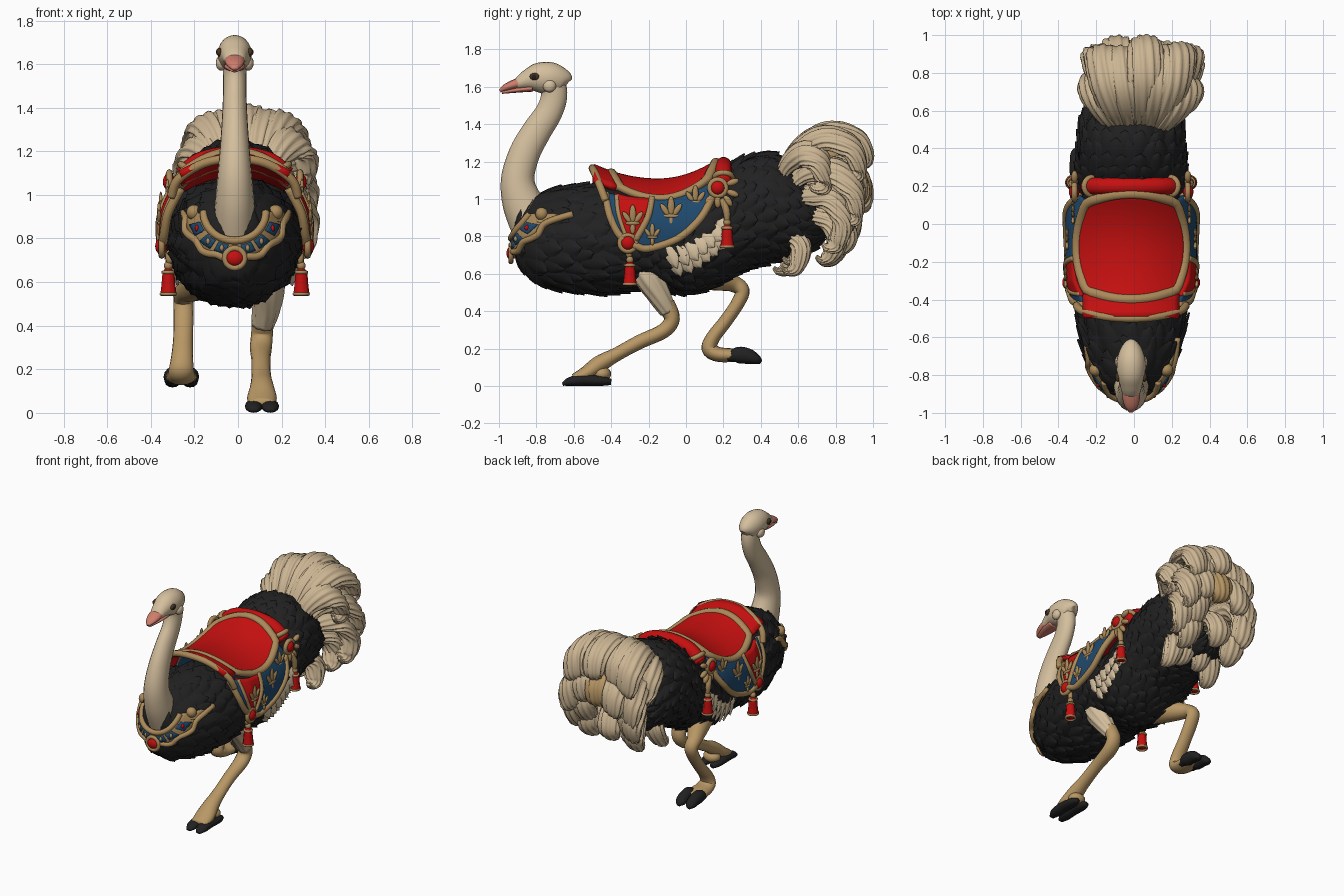
import bpy, math, random
from mathutils import Vector as V

if "Cube" in bpy.data.objects:
    bpy.data.objects.remove(bpy.data.objects["Cube"])
random.seed(4)
CX, PI = -0.015, math.pi
X, Y, Z = (1, 0, 0), (0, 1, 0), (0, 0, 1)

def material(name, *rgb):
    m = bpy.data.materials.new(name)
    m.diffuse_color = (*rgb, 1)
    m.use_nodes = True
    m.node_tree.nodes["Principled BSDF"].inputs["Base Color"].default_value = m.diffuse_color
    return m
BLACK, BROWN = material("black_feather", .015, .015, .016), material("eye_brown", .07, .035, .015)
CREAM, PLUME = material("cream", .66, .52, .34), material("plume_cream", .60, .46, .29)
TAN, GOLD = material("leg_tan", .48, .31, .13), material("old_gold", .40, .25, .10)
RED, BLUE = material("red", .56, .005, .005), material("blue", .014, .068, .155)
PINK = material("beak_pink", .62, .21, .15)

def make(name, verts, faces, mat, solid=0):
    me = bpy.data.meshes.new(name)
    me.from_pydata([tuple(v) for v in verts], [], faces)
    me.materials.append(mat)
    me.shade_smooth()
    ob = bpy.data.objects.new(name, me)
    bpy.context.collection.objects.link(ob)
    if solid:
        md = ob.modifiers.new("thickness", 'SOLIDIFY')
        md.thickness, md.offset = solid, 0

def cat(P, t):  # smooth spline through tuples
    n = len(P)
    i = max(0, min(int(t), n - 2))
    f = t - i
    return tuple(q + .5 * f * (r - p + f * (2 * p - 5 * q + 4 * r - s + f * (3 * (q - r) + s - p)))
                 for p, q, r, s in zip(P[max(i - 1, 0)], P[i], P[i + 1], P[min(i + 2, n - 1)]))

def sweep(name, pts, mat, ref=X, seg=12, sub=5, closed=False, ridge=0, twist=0, k=9):
    # tube through (x, y, z, radius along ref[, other radius])
    P = [tuple(p) + (p[-1],) * (5 - len(p)) for p in pts]
    n = len(P)
    Q = [P[-1]] + P + P[:2] if closed else P
    ts = [1 + i / sub for i in range(n * sub)] if closed else [i / sub for i in range((n - 1) * sub + 1)]
    vs, R = [], len(ts)
    for t in ts:
        c = cat(Q, t)
        T = (V(cat(Q, t + .02)[:3]) - V(cat(Q, t - .02)[:3])).normalized()
        A = (V(ref) - T * T.dot(V(ref))).normalized()
        for h in (2 * PI * j / seg for j in range(seg)):
            m = 1 + ridge * math.cos(k * h + twist * t)
            vs.append(V(c[:3]) + A * (c[3] * m * math.cos(h)) + T.cross(A) * (c[4] * m * math.sin(h)))
    fs = [(i * seg + j, i * seg + (j + 1) % seg, (i + 1) % R * seg + (j + 1) % seg, (i + 1) % R * seg + j)
          for i in range(R if closed else R - 1) for j in range(seg)]
    make(name, vs, fs if closed else fs + [tuple(range(seg))[::-1], tuple(range((R - 1) * seg, R * seg))], mat)

def grid(name, fn, nu, nv, mat, solid=0):
    w = nv + 1
    make(name, [fn(i / nu, j / nv) for i in range(nu + 1) for j in range(w)],
         [(i * w + j, i * w + w + j, i * w + w + j + 1, i * w + j + 1) for i in range(nu) for j in range(nv)], mat, solid)

def ball(name, loc, rad, mat, rx=0):
    bpy.ops.mesh.primitive_uv_sphere_add(segments=16, ring_count=10, location=loc, rotation=(rx, 0, 0), scale=rad)
    bpy.context.object.name = name
    bpy.context.object.data.materials.append(mat)
    bpy.ops.object.shade_smooth()

def ring(name, c, r, thick, a, b):
    pts = [tuple(V(c) + V(a) * r * math.cos(i * PI / 6) + V(b) * r * math.sin(i * PI / 6)) + (thick,) for i in range(12)]
    sweep(name, pts, GOLD, V(a).cross(V(b)), 8, 2, True)

# Body stations: y, top, bottom, half width
BODY = [(-.905, .80, .76, .01), (-.895, .88, .70, .07), (-.86, .95, .63, .125), (-.78, 1.01, .565, .185),
        (-.65, 1.045, .53, .24), (-.45, 1.06, .51, .275), (-.2, 1.03, .54, .285), (0, 1.04, .505, .285), (.15, 1.11, .55, .28),
        (.3, 1.20, .63, .275), (.45, 1.23, .68, .265), (.58, 1.16, .71, .24), (.68, 1.02, .75, .18), (.73, .93, .82, .03)]
def S(t, a):
    y, top, bot, hw = cat(BODY, max(0, min(t, 12.99)))
    return V((CX + hw * math.cos(a), y, (top + bot) / 2 + (top - bot) / 2 * math.sin(a)))
def frame(t, a):
    t = max(.02, min(t, 12.95))
    return (S(t + .02, a) - S(t - .02, a)) / .04, (S(t, a + .02) - S(t, a - .02)) / .04
grid("body", lambda u, v: S(13 * u, 2 * PI * v), 52, 40, BLACK)

def feather(vs, fs, t, a, L, W, lift, skew=0):  # leaf following the body surface
    et, ea = frame(t, a)
    lt, la, o = max(et.length, .03), max(ea.length, .06), len(vs)
    for u in (i / 6 for i in range(7)):
        w = W * max(0, math.sin(PI * (.15 + .85 * u))) ** .6
        for v in (-1, -.5, 0, .5, 1):
            tt = t + (L * u * math.cos(skew) - w * v * math.sin(skew)) / lt
            aa = a + (L * u * math.sin(skew) + w * v * math.cos(skew)) / la
            e1, e2 = frame(tt, aa)
            vs.append(S(tt, aa) + e1.cross(e2).normalized() * (lift * (.2 + .8 * u) + .012 * (1 - abs(v))))
    fs += [(o + i * 5 + j, o + i * 5 + 5 + j, o + i * 5 + 6 + j, o + i * 5 + 1 + j) for i in range(6) for j in range(4)]
# Black body feathers in overlapping rows
vs, fs, t, row = [], [], .5, 0
while t < 12.2:
    y, top, bot, hw = cat(BODY, t)
    n = max(8, int(PI * (hw + (top - bot) / 2) / .085))
    for a in (2 * PI * (j + row % 2 / 2 + random.uniform(-.15, .15)) / n for j in range(n)):
        p = S(t, a)
        if not (-.5 < p.y < .14 and p.z > .95 or -.42 < p.y < .0 and p.z > .86):
            feather(vs, fs, t, a, random.uniform(.12, .15), .052, random.uniform(.016, .028), random.uniform(-.25, .25))
    t += .062 / max(frame(t, 0)[0].length, frame(t, PI / 2)[0].length)
    row += 1
make("body_feathers", vs, fs, BLACK)
# Cream wing feathers below the saddle
vs, fs = [], []
for i, r in ((i, r) for i in range(7) for r in range(2)):
    t, a = 6.45 + i * .28 + r * .1, -.12 + i * .045 - r * .18
    feather(vs, fs, t, a, .11, .034, .045 - r * .008, -.95)
    feather(vs, fs, t, PI - a, .11, .034, .045 - r * .008, .95)
make("wing_feathers", vs, fs, CREAM)

# Neck and head
sweep("neck", [(CX, -.80, .84, .10, .13), (CX, -.87, .97, .09, .11), (CX, -.90, 1.10, .078, .09), (CX, -.865, 1.24, .066, .083),
      (CX, -.80, 1.36, .058, .078), (CX, -.735, 1.46, .054, .072), (CX, -.705, 1.55, .054, .07), (CX, -.715, 1.63, .058, .07)], CREAM, seg=20)
sweep("head", [(CX, -.635, 1.615, .02, .03), (CX, -.655, 1.63, .053, .062), (CX, -.72, 1.645, .076, .085), (CX, -.79, 1.648, .075, .08),
      (CX, -.85, 1.635, .06, .055), (CX, -.90, 1.615, .045, .032), (CX, -.92, 1.61, .02, .015)], CREAM, seg=20)
sweep("upper_beak", [(CX, -.865, 1.628, .045, .03), (CX, -.92, 1.612, .046, .026), (CX, -.965, 1.595, .035, .019), (CX, -.995, 1.577, .012, .008)], PINK)
sweep("lower_beak", [(CX, -.82, 1.592, .05, .018), (CX, -.9, 1.583, .043, .014), (CX, -.985, 1.57, .018, .008)], PINK)
for s in (-1, 1):
    ball("eye", (CX + s * .07, -.81, 1.655), (.014, .026, .02), BROWN)
    ball("pupil", (CX + s * .079, -.812, 1.655), (.007, .014, .013), BLACK)
    ball("cheek", (CX + s * .062, -.73, 1.605), (.025, .035, .035), CREAM)

# Front leg, reaching forward
sweep("front_thigh", [(.10, -.22, .70, .09, .11), (.135, -.20, .6, .082, .085), (.13, -.145, .49, .065, .062), (.112, -.095, .40, .05, .045)],
      CREAM, seg=40, ridge=.06, twist=2)
sweep("front_leg", [(.115, -.11, .44, .05, .05), (.11, -.075, .36, .05, .042), (.105, -.12, .295, .05, .04), (.105, -.25, .235, .043, .038),
      (.107, -.37, .17, .045, .037), (.11, -.46, .12, .055, .045), (.11, -.53, .07, .068, .04), (.11, -.6, .04, .06, .025)], TAN, seg=16)
ball("front_heel", (.11, -.45, .065), (.06, .05, .04), TAN)
for x in (.072, .148):
    sweep("front_toe", [(x, -.40, .022, .02, .016), (x, -.45, .027, .038, .026), (x, -.55, .032, .04, .031),
                        (x, -.62, .024, .038, .024), (x, -.66, .01, .018, .009)], BLACK)
# Back leg, folded and lifted
sweep("back_leg", [(-.15, .04, .62, .09, .10), (-.20, .15, .58, .07, .07), (-.245, .25, .55, .05, .047), (-.25, .3, .51, .046, .04),
      (-.25, .275, .44, .046, .036), (-.252, .21, .345, .045, .036), (-.256, .145, .26, .05, .038), (-.26, .125, .2, .057, .042),
      (-.26, .17, .17, .064, .04), (-.26, .25, .165, .07, .036), (-.26, .31, .165, .055, .025)], TAN, seg=16)
for x in (-.3, -.22):
    sweep("back_toe", [(x, .22, .145, .02, .012), (x, .27, .165, .04, .042), (x, .33, .16, .04, .042),
                       (x, .38, .14, .034, .026), (x, .4, .125, .012, .01)], BLACK)

# Tail plumes: side path (y, z), lanes across, width, sideways droop
ROWS = [([(.48, 1.08), (.6, 1.27), (.75, 1.355), (.9, 1.31), (.945, 1.2)], (-.17, -.08, .06, .15, .24), .085, 3),
        ([(.48, 1.06), (.57, 1.21), (.68, 1.28), (.78, 1.25), (.83, 1.16)], (-.21, .0, .1, .28), .085, 4),
        ([(.5, 1.02), (.66, 1.17), (.82, 1.2), (.94, 1.12), (.965, 1.02)], (-.19, -.09, .05, .16, .28), .085, 4),
        ([(.52, 1.0), (.68, 1.05), (.82, 1.05), (.91, .96), (.9, .87)], (-.18, .19, .28), .085, 3),
        ([(.55, .92), (.69, .93), (.8, .89), (.845, .8), (.82, .74)], (-.15, .0, .2), .08, 2),
        ([(.5, .90), (.58, .84), (.635, .78), (.62, .70)], (-.17, -.05, .08, .19), .07, 1)]
for ri, (path, lanes, w, droop) in enumerate(ROWS):
    for li, x in enumerate(lanes):
        d, e, dx, n, pts = random.uniform(-.03, .03), random.uniform(-.03, .02), x - .04, len(path) - 1, []
        for i, (y, z) in enumerate(path):
            g = .3 + .75 * math.sin(PI * (.05 + .7 * i / n))
            pts.append((x * (.4 + .6 * min(1, i / 2.5)), y + (d - 1.2 * dx * dx) * i / n, z + (e - 1.5 * dx * dx) * i / n, w * g, .05 * g))
        x1, y, z = pts[-1][:3]
        pts += [(x1 * 1.03, y - .045, z - .025, .035, .022), (x1 * 1.03, y - .075, z - .005, .012, .008)]
        sweep("tail_plume", pts, TAN if (ri, li) in ((2, 2), (1, 1), (1, 2)) else PLUME, (1, 0, -droop * dx), 48, 7, ridge=.11, twist=2.5, k=11)

# Saddle seat, pommel and cantle
def seat_z(x, y):
    d = y + .15
    return 1.095 + (.11 * (d / .33) ** 2 if d > 0 else .09 * (d / .37) ** 2) - .1 * (x / .29) ** 2
def seat(a, b, lift=0):  # rounded square
    x, y = .288 * a * math.sqrt(1 - b * b / 3), -.12 + .28 * b * math.sqrt(1 - a * a / 3)
    return V((CX + x, y, seat_z(x, y) + lift))
grid("seat", lambda u, v: seat(2 * u - 1, 2 * v - 1), 20, 20, RED, .03)
rim = [(i / 4 - 1, -1) for i in range(8)] + [(1, i / 4 - 1) for i in range(8)]
sweep("seat_trim", [tuple(seat(s * a, s * b, .006)) + (.022, .027) for s in (1, -1) for a, b in rim], GOLD, Z, 10, 2, True)
grid("pommel", lambda u, v: V((CX + .5 * (u - .5), -.495 + .12 * v, seat_z(.5 * (u - .5), -.495 + .12 * v))), 16, 4, RED, .03)
arch = [(.29, -.43, .99), (.26, -.46, 1.07), (.14, -.49, 1.145), (0, -.50, 1.165), (-.14, -.49, 1.145), (-.26, -.46, 1.07), (-.29, -.43, .99)]
sweep("pommel_trim", [(CX + x, y, z, .021) for x, y, z in arch], GOLD, Y)
sweep("cantle", [(CX + x, .2, z, .045) for x, z in ((-.24, 1.085), (-.15, 1.155), (0, 1.18), (.15, 1.155), (.24, 1.085))], RED, Y, 14)
for x in (-.21, .21):
    ring("cantle_ring", (CX + x, .2, 1.115), .046, .016, (0, 1, 0), V((x, 0, .14)).normalized())

# Side panels, medallions and tassels
def side(y, z):
    return .338 - (2 if z > .86 else .8) * (z - .86) ** 2 - .5 * max(0, y) ** 2 - .3 * max(0, -.3 - y)
def panel(name, top, bot, mat, s):
    def fn(u, v):
        a, b, v = V(cat(top, u * (len(top) - 1))), V(cat(bot, u * (len(bot) - 1))), v if s < 0 else 1 - v
        y, z = a.lerp(b, v)
        return V((CX + s * side(y, z), y, z))
    grid(name, fn, 14, 10, mat, .02)
def tassel(x, y, z):
    ball("tassel_knob", (x, y, z), (.02, .02, .02), GOLD)
    sweep("tassel", [(x, y, z - .13, .036), (x, y, z - .09, .031), (x, y, z - .035, .026), (x, y, z - .015, .016)], RED, seg=24, ridge=.06)
    ring("tassel_band", (x, y, z - .03), .024, .008, X, Y)
    ring("tassel_hem", (x, y, z - .13), .032, .008, X, Y)
EDGE = [(-.27, .75), (-.2, .735), (-.04, .79), (.08, .9), (.15, 1.03)]
for s in (-1, 1):
    panel("front_blue_panel", [(-.43, 1.03), (-.37, 1.02)], [(-.37, .82), (-.33, .78)], BLUE, s)
    panel("red_panel", [(-.38, 1.03), (-.3, 1.01), (-.19, 1.0)], [(-.34, .79), (-.31, .77), (-.27, .76)], RED, s)
    panel("blue_panel", [(-.19, 1.0), (-.03, 1.02), (.12, 1.09)], EDGE, BLUE, s)
    for path, r in (([(-.43, 1.03), (-.41, .92), (-.365, .82), (-.31, .76)], .021), ([(-.31, .76)] + EDGE, .021),
                    ([(-.18, 1.01), (-.205, .9), (-.27, .78)], .018), ([(-.37, 1.02), (-.36, .92), (-.32, .8)], .013)):
        sweep("panel_trim", [(CX + s * (side(y, z) + .006), y, z, r) for y, z in path], GOLD, seg=10)
    for y, z, k in ((-.08, .93, 1.7), (.05, 1.0, 1.5), (-.18, .81, 1.2), (-.285, .89, 1.6)):
        for dy, dz, ry, rz, rx in ((0, .02, .011, .03, 0), (-.02, .008, .009, .022, .6), (.02, .008, .009, .022, -.6),
                                   (0, -.012, .025, .007, 0), (0, -.03, .009, .018, 0)):
            ball("fleur_leaf", (CX + s * (side(y, z) + .011), y + dy * k, z + dz * k), (.009, ry * k, rz * k), GOLD, rx)
    for y, z, x in ((-.31, .765, .325), (.17, 1.06, .29)):
        ball("medallion", (CX + s * (x + .012), y, z), (.028, .038, .038), RED)
        ring("medallion_rim", (CX + s * (x + .01), y, z), .043, .015, Y, Z)
    tassel(CX + s * .305, -.30, .675)
    tassel(CX + s * .31, .22, .875)
    sweep("tassel_cord", [(CX + s * .3, .19, 1.0, .016), (CX + s * .312, .215, .94, .02), (CX + s * .31, .22, .88, .014)], GOLD, seg=8)
    for y, z, rx in ((.12, .99, .6), (.17, .985, 0), (.225, .99, -.6), (.25, 1.03, -1.2), (.25, 1.09, 1.2), (-.305, .715, 0)):
        ball("gold_petal", (CX + s * .3, y, z), (.018, .018, .034), GOLD, -rx)

# Chest collar
def collar(r, h, lift):
    x, z = r * math.cos(h), .92 + r * math.sin(h)
    for y, top, bot, hw in (cat(BODY, i * .02) for i in range(260)):
        if (x / hw) ** 2 + ((2 * z - top - bot) / (top - bot)) ** 2 <= 1:
            break
    return V((CX + x * (1 + 2.5 * lift), y - lift * .8, z))
grid("collar", lambda u, v: collar(.13 + .085 * v, -PI * u, .032), 36, 4, GOLD, .015)
for r, w in ((.13, 0), (.215, .008)):
    sweep("collar_trim", [tuple(collar(r + w * math.cos(i * 1.5), -PI * i / 24, .038)) + (.018,) for i in range(25)], GOLD, Z, 10, 3)
for h in (.14, .28, .40, .60, .72, .86):
    grid("collar_inset", lambda u, v: collar(.15 + .045 * v, -PI * (h + .09 * (u - .5)), .042), 6, 3, BLUE, .008)
    ball("collar_stud", collar(.172, -PI * h, .046), (.01, .012, .015), RED if h in (.14, .86) else GOLD)
c = collar(.21, -PI / 2, .048)
ball("chest_jewel", c, (.042, .024, .036), RED)
ring("jewel_rim", c, .045, .014, X, Z)
for h in (0, -PI):
    ball("collar_scroll", collar(.17, h, .04), (.035, .035, .035), GOLD)
